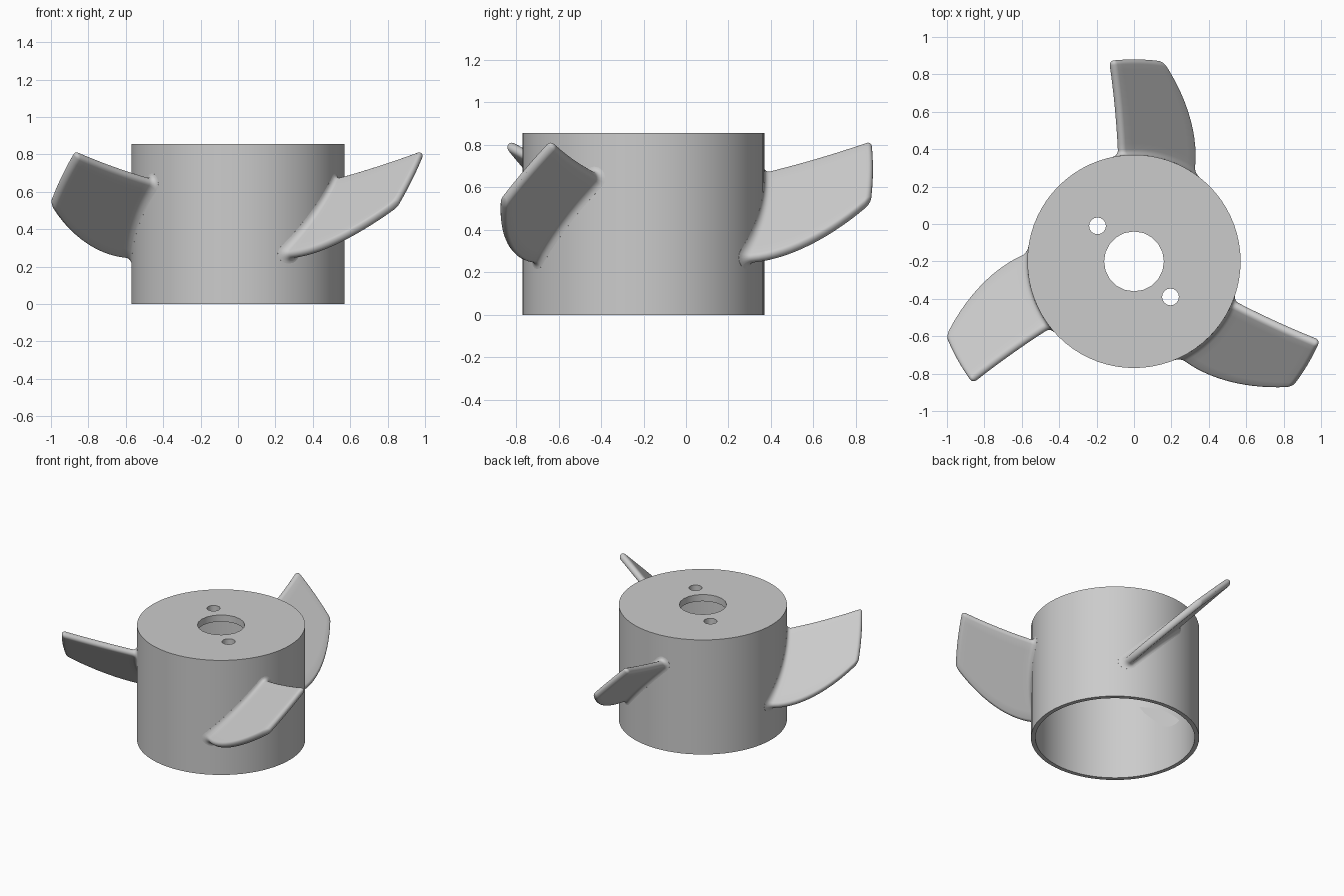
import bpy, bmesh
from math import sin, cos, pi, sqrt, radians
from mathutils import Matrix, Vector

if "Cube" in bpy.data.objects:
    bpy.data.objects.remove(bpy.data.objects["Cube"], do_unlink=True)

CENTRE = Vector((0, -0.2, 0))
HUB_R, HUB_H, WALL, ROOF = 0.57, 0.857, 0.03, 0.05
HALF = 0.025          # half the blade thickness
BLADE_TIP = 1.08

grey = bpy.data.materials.new("plain grey")
grey.use_nodes = True
colour = (0.6, 0.6, 0.6, 1)
grey.diffuse_color = colour
grey.node_tree.nodes["Principled BSDF"].inputs["Base Color"].default_value = colour


def smooth(obj, angle):
    bpy.ops.object.select_all(action='DESELECT')
    obj.select_set(True)
    bpy.context.view_layer.objects.active = obj
    bpy.ops.object.shade_smooth_by_angle(angle=radians(angle))


def cylinder(name, x, y, radius, bottom, top, sides):
    bpy.ops.mesh.primitive_cylinder_add(
        vertices=sides, radius=radius, depth=top - bottom,
        location=(x, y, (bottom + top) / 2))
    obj = bpy.context.object
    obj.name = name
    return obj


# Hub: an open-bottomed cup with a shaft hole and two bolt holes
hub = cylinder("hub", 0, CENTRE.y, HUB_R, 0, HUB_H, 72)
hub.data.materials.append(grey)
cutters = [
    cylinder("cavity_cutter", 0, CENTRE.y, HUB_R - WALL, -0.1, HUB_H - ROOF, 72),
    cylinder("shaft_cutter", 0, CENTRE.y, 0.16, 0.6, 1, 20),
    cylinder("bolt_cutter_a", -0.195, -0.01, 0.045, 0.6, 1, 16),
    cylinder("bolt_cutter_b", 0.195, -0.39, 0.045, 0.6, 1, 16),
]
for cutter in cutters:
    cutter.hide_render = True
    bpy.context.view_layer.objects.active = hub
    mod = hub.modifiers.new("cut", 'BOOLEAN')
    mod.operation, mod.solver, mod.object = 'DIFFERENCE', 'EXACT', cutter
    bpy.ops.object.modifier_apply(modifier=mod.name)
    bpy.data.objects.remove(cutter, do_unlink=True)
smooth(hub, 30)


def along(points, r):
    """Smooth interpolation through (radius, value) points."""
    total = 0
    for i, (ri, vi) in enumerate(points):
        for j, (rj, _) in enumerate(points):
            if i != j:
                vi *= (r - rj) / (ri - rj)
        total += vi
    return total


UPPER = [(0.57, -0.085), (0.8, -0.1), (1.08, -0.133)]
LOWER = [(0.57, 0.322), (0.69, 0.328), (0.85, 0.29), (1.08, 0.157)]


def section(r, half):
    """Round-ended blade section lying on a cylinder of radius r."""
    x0, x1 = along(UPPER, r) + HALF, along(LOWER, r) - HALF
    ring = []
    steps, arc = 10, 8

    def place(x, across, normal):
        y = sqrt(r * r - x * x) + CENTRE.y
        z = 0.57 + 0.2 * (y - 0.3) - x
        k = sqrt(0.5)
        px = x + k * (across + normal)
        py = sqrt(r * r - px * px) + CENTRE.y
        return Vector((px, py, z + k * (normal - across)))

    for i in range(1, steps):
        ring.append(place(x0 + (x1 - x0) * i / steps, 0, half))
    for i in range(arc + 1):
        a = pi / 2 - pi * i / arc
        ring.append(place(x1, half * cos(a), half * sin(a)))
    for i in range(1, steps):
        ring.append(place(x1 + (x0 - x1) * i / steps, 0, -half))
    for i in range(arc + 1):
        a = -pi / 2 - pi * i / arc
        ring.append(place(x0, half * cos(a), half * sin(a)))
    return ring


# Blade stations: flared root fillet, even span, rounded tip
FILLET = 0.03
stations = [(HUB_R - 0.015, HALF + FILLET)]
for i in range(6):
    a = i / 5 * pi / 2
    stations.append((HUB_R + FILLET * (1 - cos(a)), HALF + FILLET * (1 - sin(a))))
span_start, span_end = HUB_R + FILLET, BLADE_TIP - HALF
stations += [(span_start + (span_end - span_start) * i / 14, HALF) for i in range(1, 15)]
stations += [(span_end + HALF * sin(a), HALF * cos(a))
             for a in (i * pi / 12 for i in range(1, 6))]
stations.append((BLADE_TIP, 0.002))


def make_blade(name, angle):
    bm = bmesh.new()
    rings = [[bm.verts.new(p) for p in section(r, h)] for r, h in stations]
    n = len(rings[0])
    for a, b in zip(rings, rings[1:]):
        for i in range(n):
            j = (i + 1) % n
            bm.faces.new((a[i], a[j], b[j], b[i]))
    bm.faces.new(rings[0])
    bm.faces.new(rings[-1])
    bmesh.ops.recalc_face_normals(bm, faces=bm.faces)
    bmesh.ops.rotate(bm, verts=bm.verts, cent=CENTRE,
                     matrix=Matrix.Rotation(angle, 3, 'Z'))
    mesh = bpy.data.meshes.new(name)
    bm.to_mesh(mesh)
    bm.free()
    mesh.materials.append(grey)
    obj = bpy.data.objects.new(name, mesh)
    bpy.context.collection.objects.link(obj)
    smooth(obj, 50)


for k, name in enumerate(("back_blade", "right_blade", "left_blade")):
    make_blade(name, k * 2 * pi / 3)
